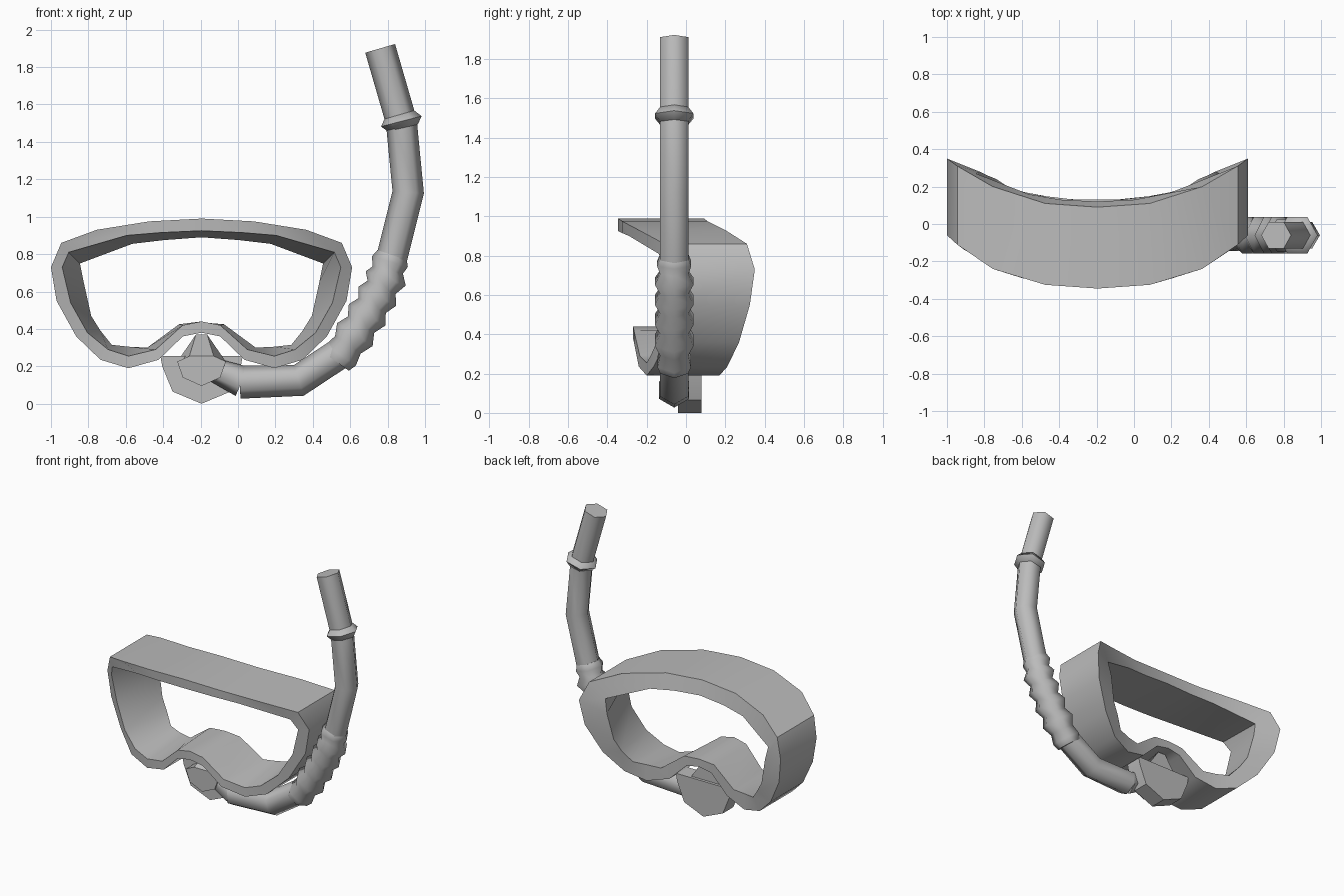
import bpy, bmesh, math
from mathutils import Vector

cube = bpy.data.objects.get("Cube")
if cube:
    bpy.data.objects.remove(cube, do_unlink=True)

MASK_X = -0.195   # centre of the mask
TUBE_Y = -0.06    # plane the tube lies in
SIDES = 6

grey = bpy.data.materials.new("neutral grey")
grey.use_nodes = True
colour = (0.5, 0.5, 0.5, 1)
grey.diffuse_color = colour
grey.node_tree.nodes["Principled BSDF"].inputs["Base Color"].default_value = colour


def loft(name, loops, angle, ring=False):
    """Bridge equal loops; either cap the ends or join the last to the first."""
    bm = bmesh.new()
    rows = [[bm.verts.new(p) for p in loop] for loop in loops]
    n = len(rows[0])
    pairs = list(zip(rows, rows[1:]))
    if ring:
        pairs.append((rows[-1], rows[0]))
    else:
        bm.faces.new(rows[0])
        bm.faces.new(rows[-1])
    for a, b in pairs:
        for i in range(n):
            j = (i + 1) % n
            bm.faces.new((a[i], a[j], b[j], b[i]))
    bmesh.ops.recalc_face_normals(bm, faces=bm.faces)
    mesh = bpy.data.meshes.new(name)
    bm.to_mesh(mesh)
    bm.free()
    obj = bpy.data.objects.new(name, mesh)
    bpy.context.collection.objects.link(obj)
    mesh.materials.append(grey)
    bpy.ops.object.select_all(action="DESELECT")
    obj.select_set(True)
    bpy.context.view_layer.objects.active = obj
    bpy.ops.object.shade_smooth_by_angle(angle=math.radians(angle))
    return obj


def mirrored(half):
    """Full loop from half a loop of (side, depth, height), ends on the centre."""
    other = [(-u, y, z) for u, y, z in half[-2:0:-1]]
    return [(MASK_X + u, y, z) for u, y, z in half + other]


def tube(name, path):
    """Mitred six-sided sweep through (x, z, radius) stations."""
    pts = [Vector((x, z)) for x, z, r in path]
    dirs = [(b - a).normalized() for a, b in zip(pts, pts[1:])]
    loops = []
    for i, p in enumerate(pts):
        d0, d1 = dirs[max(i - 1, 0)], dirs[min(i, len(dirs) - 1)]
        t = (d0 + d1).normalized()
        wide = path[i][2] / max(t.dot(d0), 0.8)
        loop = []
        for k in range(SIDES):
            a = math.tau * k / SIDES
            c = wide * math.cos(a)
            loop.append((p.x - t.y * c, TUBE_Y + path[i][2] * math.sin(a), p.y + t.x * c))
        loops.append(loop)
    return loft(name, loops, 61)


# Mask frame: outer rim as (side, height, front depth, back depth)
outer = [(0, .99, -.345, .09), (.28, .975, -.325, .11), (.56, .93, -.24, .2),
         (.75, .86, -.11, .31), (.805, .73, -.06, .35), (.775, .55, -.06, .325),
         (.67, .36, -.1, .27), (.54, .235, -.165, .21), (.39, .19, -.2, .17),
         (.23, .235, -.24, .14), (.1, .36, -.265, .13), (0, .38, -.27, .13)]
# Window edge at the front and the narrower one at the back
inner_front = [(0, -.345, .925), (.22, -.325, .915), (.4, -.29, .9), (.71, -.14, .81),
               (.745, -.1, .73), (.7, -.1, .54), (.61, -.14, .38), (.5, -.18, .29),
               (.39, -.2, .255), (.245, -.235, .29), (.1, -.265, .42), (0, -.27, .44)]
inner_back = [(0, .12, .89), (.2, .13, .875), (.37, .16, .855), (.65, .27, .75),
              (.63, .28, .65), (.59, .26, .47), (.54, .24, .39), (.48, .2, .315),
              (.39, .17, .305), (.29, .15, .3), (.12, .13, .425), (0, .13, .435)]
loft("mask_frame", [mirrored([(u, f, z) for u, z, f, b in outer]),
                    mirrored(inner_front), mirrored(inner_back),
                    mirrored([(u, b, z) for u, z, f, b in outer])], 40, ring=True)

# Mouthpiece plate
plate = [(0, 0), (.155, .065), (.21, .2), (.22, .255), (0, .255)]
loft("mouthpiece_plate", [mirrored([(u, y, z) for u, z in plate])
                          for y in (-.04, .08)], 30)

# Mouthpiece boss, its top sloping up towards the back
boss_front = [(0, .095), (.1, .14), (.13, .225), (.065, .255), (0, .255)]
boss_back = [(0, .095), (.1, .14), (.13, .225), (.03, .37), (0, .37)]
loft("mouthpiece_boss", [mirrored([(u, -.13, z) for u, z in boss_front]),
                         mirrored([(u, .06, z) for u, z in boss_back])], 30)

# Short connector from the mouthpiece to the tube
tube("tube_connector", [(-.15, .19, .06), (.02, .12, .085)])

# Lower bend
R = .083
tube("lower_tube", [(.01, .115, .088), (.325, .125, R), (.56, .28, R)])

# Corrugated hose: ridges with valleys halfway between them
ridges = [(.55, .26, .098), (.625, .37, .113), (.69, .475, .113),
          (.745, .575, .113), (.79, .67, .113), (.812, .76, .1)]
hose = [(.525, .225, R)]
for a, b in zip(ridges, ridges[1:]):
    hose += [a, ((a[0] + b[0]) / 2, (a[1] + b[1]) / 2, R)]
hose += [ridges[-1], (.824, .795, R)]
tube("corrugated_hose", hose)

# Upper tube and its collar
tube("upper_tube", [(.815, .75, R), (.91, 1.13, R), (.873, 1.51, R), (.76, 1.9, R)])
tube("tube_collar", [(.881, 1.475, R), (.873, 1.51, .112), (.863, 1.545, R)])
